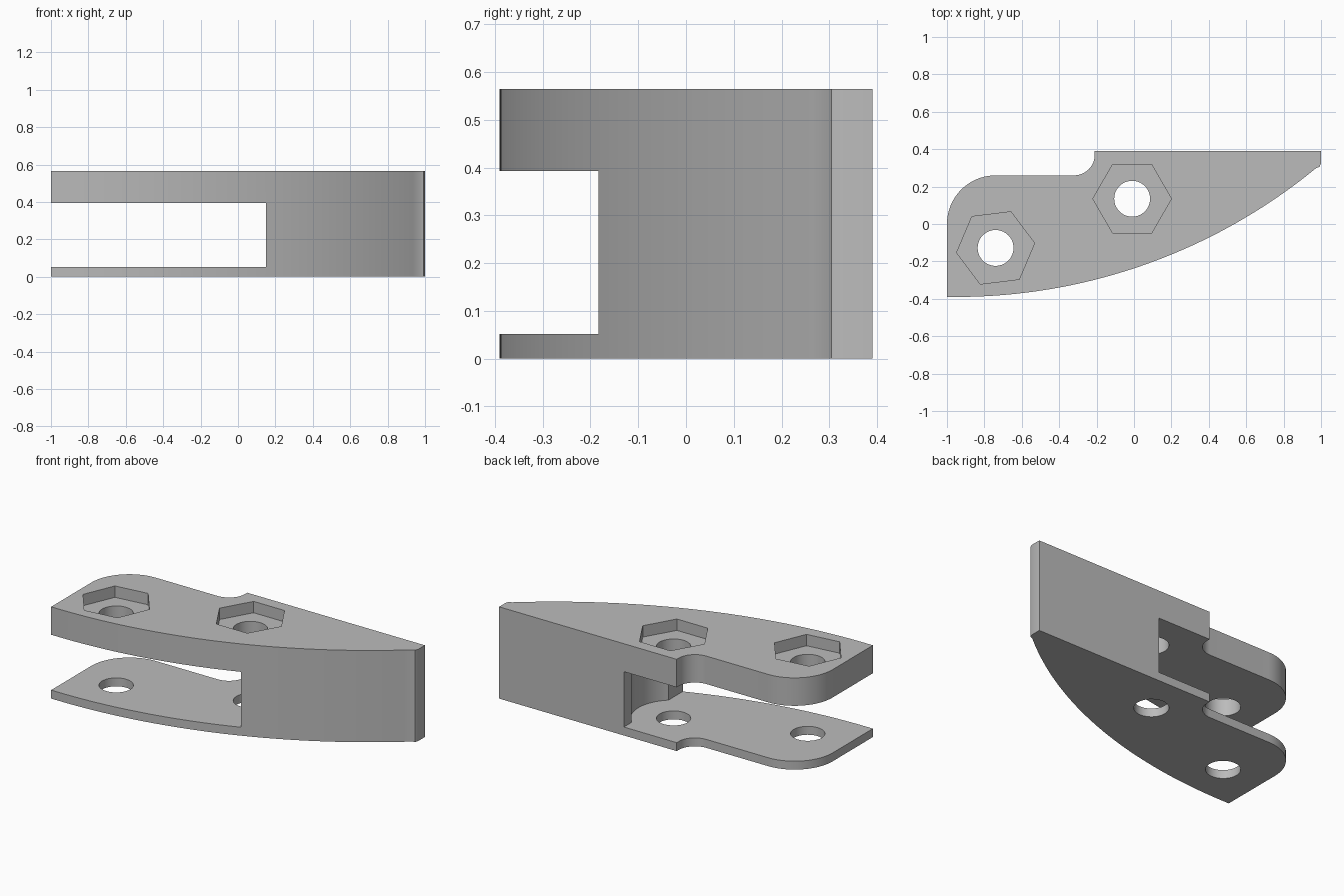
import bpy, bmesh
from math import sin, cos, pi, radians, sqrt, asin

if "Cube" in bpy.data.objects:
    bpy.data.objects.remove(bpy.data.objects["Cube"], do_unlink=True)

HEIGHT = 0.565
SLOT_LOW, SLOT_HIGH, SLOT_X = 0.052, 0.393, 0.15
POCKET_FLOOR = HEIGHT - 0.07
# bolt position and turn of its hexagonal nut pocket
BOLTS = [(-0.01, 0.135, 0), (-0.74, -0.128, radians(7))]

grey = bpy.data.materials.new("plain grey")
grey.use_nodes = True
grey.diffuse_color = (0.5, 0.5, 0.5, 1)
grey.node_tree.nodes["Principled BSDF"].inputs["Base Color"].default_value = (0.5, 0.5, 0.5, 1)


def arc(cx, cy, r, start, end, steps):
    """Points along an arc, angles in degrees."""
    angles = [radians(start + (end - start) * i / steps) for i in range(steps + 1)]
    return [(cx + r * cos(a), cy + r * sin(a)) for a in angles]


def prism(name, outline, low, high):
    """Extrude a flat outline between two heights."""
    bm = bmesh.new()
    face = bm.faces.new([bm.verts.new((x, y, low)) for x, y in outline])
    top = bmesh.ops.extrude_face_region(bm, geom=[face])["geom"]
    bmesh.ops.translate(bm, vec=(0, 0, high - low),
                        verts=[v for v in top if isinstance(v, bmesh.types.BMVert)])
    bmesh.ops.recalc_face_normals(bm, faces=bm.faces[:])
    mesh = bpy.data.meshes.new(name)
    bm.to_mesh(mesh)
    bm.free()
    mesh.materials.append(grey)
    obj = bpy.data.objects.new(name, mesh)
    bpy.context.collection.objects.link(obj)
    return obj


def cut(target, cutter):
    """Subtract a cutter and discard it."""
    cutter.hide_render = True
    mod = target.modifiers.new("cut", "BOOLEAN")
    mod.operation = "DIFFERENCE"
    mod.solver = "EXACT"
    mod.object = cutter
    bpy.context.view_layer.objects.active = target
    bpy.ops.object.modifier_apply(modifier=mod.name)
    bpy.data.objects.remove(cutter, do_unlink=True)


# Body: long swept front edge, rounded rear lobe and a filleted step
R, CX = 3.03, -0.95
sweep_end = -90 + asin((0.975 - CX) / R) * 180 / pi
outline = [(-1, -0.39)] + arc(CX, R - 0.39, R, -90, sweep_end, 40)
outline += [(0.992, 0.305), (1, 0.325), (1, 0.39), (-0.21, 0.39)]
outline += arc(-0.32, 0.37, 0.11, 0, -90, 12)
outline += arc(-0.74, 0.0, 0.26, 90, 180, 20)
body = prism("clevis_body", outline, 0, HEIGHT)

# Slot between the two plates, with a round clearance about the pivot
px, py, _ = BOLTS[0]
clearance = 0.24
spread = asin(sqrt(clearance ** 2 - (SLOT_X - px) ** 2) / clearance) * 180 / pi
slot = [(-1.5, -0.8), (SLOT_X, -0.8)]
slot += arc(px, py, clearance, -spread, spread, 24)
slot += [(SLOT_X, 0.8), (-1.5, 0.8)]
cut(body, prism("slot_cutter", slot, SLOT_LOW, SLOT_HIGH))

# Bolt holes and nut pockets
for x, y, turn in BOLTS:
    hexagon = [(x + 0.21 * cos(turn + i * pi / 3), y + 0.21 * sin(turn + i * pi / 3))
               for i in range(6)]
    cut(body, prism("pocket_cutter", hexagon, POCKET_FLOOR, HEIGHT + 0.2))
    circle = arc(x, y, 0.096, 0, 360, 40)[:-1]
    cut(body, prism("hole_cutter", circle, -0.2, HEIGHT + 0.3))

# Smooth the curved walls, keep the edges crisp
bpy.ops.object.select_all(action="DESELECT")
body.select_set(True)
bpy.context.view_layer.objects.active = body
bpy.ops.object.shade_smooth_by_angle(angle=radians(30))
